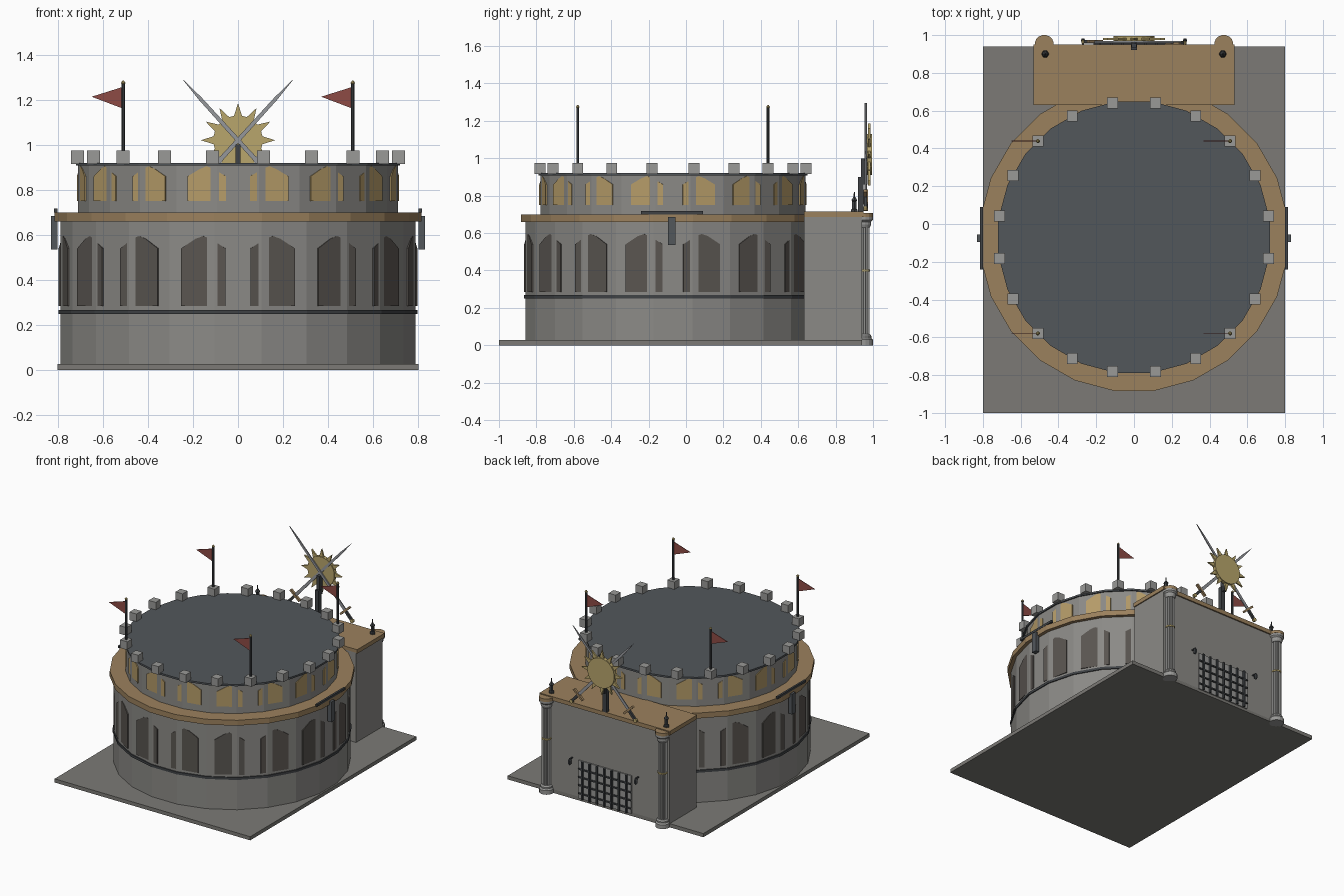
import bpy, bmesh
from math import sin, cos, pi, radians, atan2
from mathutils import Matrix, Vector

if "Cube" in bpy.data.objects:
    bpy.data.objects.remove(bpy.data.objects["Cube"])

T = Matrix.Translation
C = T((0, -0.07, 0))                       # axis of the round tower
UP = Matrix.Rotation(pi / 2, 4, 'X')       # local y becomes z, local z becomes -y


def RZ(deg):
    return Matrix.Rotation(radians(deg), 4, 'Z')


def mat(name, rgb):
    m = bpy.data.materials.new(name)
    m.diffuse_color = (*rgb, 1)
    m.use_nodes = True
    m.node_tree.nodes["Principled BSDF"].inputs["Base Color"].default_value = m.diffuse_color
    return m


STONE = mat("stone", (0.26, 0.255, 0.24))
PLATE = mat("plate_stone", (0.20, 0.195, 0.18))
PALE = mat("pale_stone", (0.32, 0.32, 0.31))
SLATE = mat("slate", (0.085, 0.095, 0.105))
IRON = mat("iron", (0.05, 0.055, 0.06))
TAN = mat("tan_trim", (0.33, 0.22, 0.11))
SHADE = mat("dark_window", (0.10, 0.09, 0.08))
GLOW = mat("warm_window", (0.46, 0.33, 0.14))
GOLD = mat("gold", (0.48, 0.38, 0.15))
RED = mat("red_cloth", (0.27, 0.07, 0.06))
STEEL = mat("steel", (0.3, 0.31, 0.33))


def finish(name, bm, material):
    bmesh.ops.recalc_face_normals(bm, faces=bm.faces)
    me = bpy.data.meshes.new(name)
    bm.to_mesh(me)
    bm.free()
    me.materials.append(material)
    ob = bpy.data.objects.new(name, me)
    bpy.context.collection.objects.link(ob)
    return ob


def prism(name, pts, h0, h1, material, places=(Matrix(),)):
    """Extrude a 2D outline from h0 to h1, once per placement matrix."""
    bm = bmesh.new()
    for M in places:
        lo = [bm.verts.new(M @ Vector((x, y, h0))) for x, y in pts]
        hi = [bm.verts.new(M @ Vector((x, y, h1))) for x, y in pts]
        bm.faces.new(lo)
        bm.faces.new(hi)
        for i in range(len(pts)):
            j = (i + 1) % len(pts)
            bm.faces.new((lo[i], lo[j], hi[j], hi[i]))
    return finish(name, bm, material)


def lathe(name, profile, n, material, places=(Matrix(),)):
    """Stack of n-sided rings given as (radius, z)."""
    bm = bmesh.new()
    for M in places:
        rings = [[bm.verts.new(M @ Vector((x, y, z))) for x, y in ngon(r, n)] for r, z in profile]
        bm.faces.new(rings[0])
        bm.faces.new(rings[-1])
        for a, b in zip(rings, rings[1:]):
            for i in range(n):
                j = (i + 1) % n
                bm.faces.new((a[i], a[j], b[j], b[i]))
    return finish(name, bm, material)


def ngon(r, n):
    return [(r * sin(2 * pi * (i + .5) / n), -r * cos(2 * pi * (i + .5) / n)) for i in range(n)]


def rect(x0, x1, y0, y1):
    return [(x0, y0), (x1, y0), (x1, y1), (x0, y1)]


def arch(w, z0, z1, z2):
    return [(-w, z0), (w, z0), (w, z1), (0.35 * w, z2 - .012), (0, z2), (-0.35 * w, z2 - .012), (-w, z1)]


# Ground plate and round tower
prism("base_plate", rect(-.8, .8, -1, .94), 0, .027, PLATE)
prism("lower_drum", ngon(.795, 24), .02, .67, STONE, [C])
prism("lower_band", ngon(.802, 24), .25, .268, IRON, [C])
prism("tan_ledge", ngon(.82, 24), .66, .70, TAN, [C])
prism("upper_drum", ngon(.715, 24), .69, .91, STONE, [C])
prism("roof", ngon(.725, 24), .907, .92, SLATE, [C])

# Sixteen pointed windows on each storey
around = [C @ RZ(11.25 + 22.5 * i) @ UP for i in range(16)]
prism("lower_windows", arch(.1, .285, .54, .595), .74, .791, SHADE, around)
prism("upper_windows", arch(.087, .75, .86, .905), .66, .7115, GLOW, around)

# Battlements, all square to the axes
merlons = [T((.72 * sin(radians(9 + 18 * i)), -.07 - .72 * cos(radians(9 + 18 * i)), 0)) for i in range(20)]
prism("merlons", rect(-.029, .029, -.029, .029), .915, .975, PALE, merlons)

# Four flags
poles = [T((sx * .509, y, 0)) for sx in (-1, 1) for y in (.439, -.579)]
lathe("flag_poles", [(.008, .97), (.008, 1.27)], 8, IRON, poles)
lathe("pole_finials", [(.004, 1.265), (.011, 1.274), (.004, 1.284)], 8, GOLD, poles)
prism("flags", [(0, 1.16), (0, 1.257), (-.14, 1.213)], -.002, .002, RED, [p @ UP for p in poles])

# Brackets on both flanks
flanks = [Matrix(), Matrix.Scale(-1, 4, (1, 0, 0))]
prism("flank_brackets", rect(.80, .83, -.095, -.055), .535, .685, SLATE, flanks)
prism("flank_bars", rect(.80, .815, -.24, .09), .70, .717, IRON, flanks)

# Gatehouse at the back
prism("gatehouse_body", rect(-.525, .525, .63, .94), .02, .69, STONE)
prism("gatehouse_roof", rect(-.533, .533, .63, .95), .685, .715, TAN)

# Fluted columns with bases, capitals and brass bands
cols = [T((s * .475, .95, 0)) for s in (-1, 1)]
flute = [((.033 if i % 2 else .026) * cos(pi * i / 12), (.033 if i % 2 else .026) * sin(pi * i / 12))
         for i in range(24)]
prism("column_shafts", flute, .04, .65, PALE, cols)
lathe("column_bases", [(.05, 0), (.05, .03), (.042, .04), (.042, .05), (.034, .06)], 16, PALE, cols)
lathe("column_capitals", [(.034, .63), (.04, .645), (.04, .66), (.05, .67), (.05, .686)], 16, PALE, cols)
lathe("column_bands", [(.035, z) for z in (.395, .405)], 16, GOLD, cols)
lathe("column_tops", [(.051, .686), (.051, .708)], 16, TAN, cols)

# Barred gate
prism("gate_panel", rect(-.215, .215, .02, .30), -.948, -.93, PALE, [UP])
prism("gate_uprights", rect(-.006, .006, .02, .30), -.962, -.94, IRON,
      [T((-.18 + .06 * i, 0, 0)) @ UP for i in range(7)])
prism("gate_crossbars", rect(-.215, .215, -.005, .005), -.957, -.94, IRON,
      [T((0, 0, .06 + .06 * i)) @ UP for i in range(4)])

# Wall lamps beside the gate
lamps = [T((s * .27, .972, .26)) for s in (-1, 1)]
lathe("wall_lamps", [(.004, 0), (.012, .01), (.012, .035), (.004, .05)], 6, IRON, lamps)
prism("lamp_arms", rect(-.004, .004, -.04, 0), .04, .048, IRON, lamps)

# Lanterns on the gatehouse roof
lathe("roof_lanterns", [(.02, .71), (.02, .725), (.013, .73), (.013, .77), (.018, .775), (.005, .795), (.003, .82)],
      6, IRON, [T((s * .47, .90, 0)) for s in (-1, 1)])

# Sun disc with twelve rays, on a post
sun = T((0, 0, 1.02)) @ UP
prism("sun_disc", ngon(.11, 24), -.995, -.968, GOLD, [sun])
prism("sun_rays", [(-.02, .1), (.02, .1), (0, .165)], -.986, -.974, GOLD,
      [sun @ RZ(30 * i) for i in range(12)])
prism("sun_post", rect(-.016, .016, .92, .95), .71, .90, IRON)
prism("sun_brace", rect(-.012, .012, .935, .97), .86, 1.0, IRON)

# Crossed swords, points up
tilt = math_tilt = atan2(.25, .275) * 180 / pi
swords = [T((0, dy, 0)) @ sun @ RZ(s * tilt) for s, dy in ((-1, 0), (1, -.006))]
prism("sword_blades", [(-.011, -.30), (.011, -.30), (.008, .25), (0, .372), (-.008, .25)], -.968, -.961, STEEL, swords)
prism("sword_guards", rect(-.05, .05, -.315, -.30), -.974, -.956, TAN, swords)
prism("sword_grips", rect(-.009, .009, -.385, -.31), -.973, -.957, IRON, swords)
prism("sword_pommels", [(x, y - .392) for x, y in ngon(.014, 8)], -.974, -.956, GOLD, swords)
